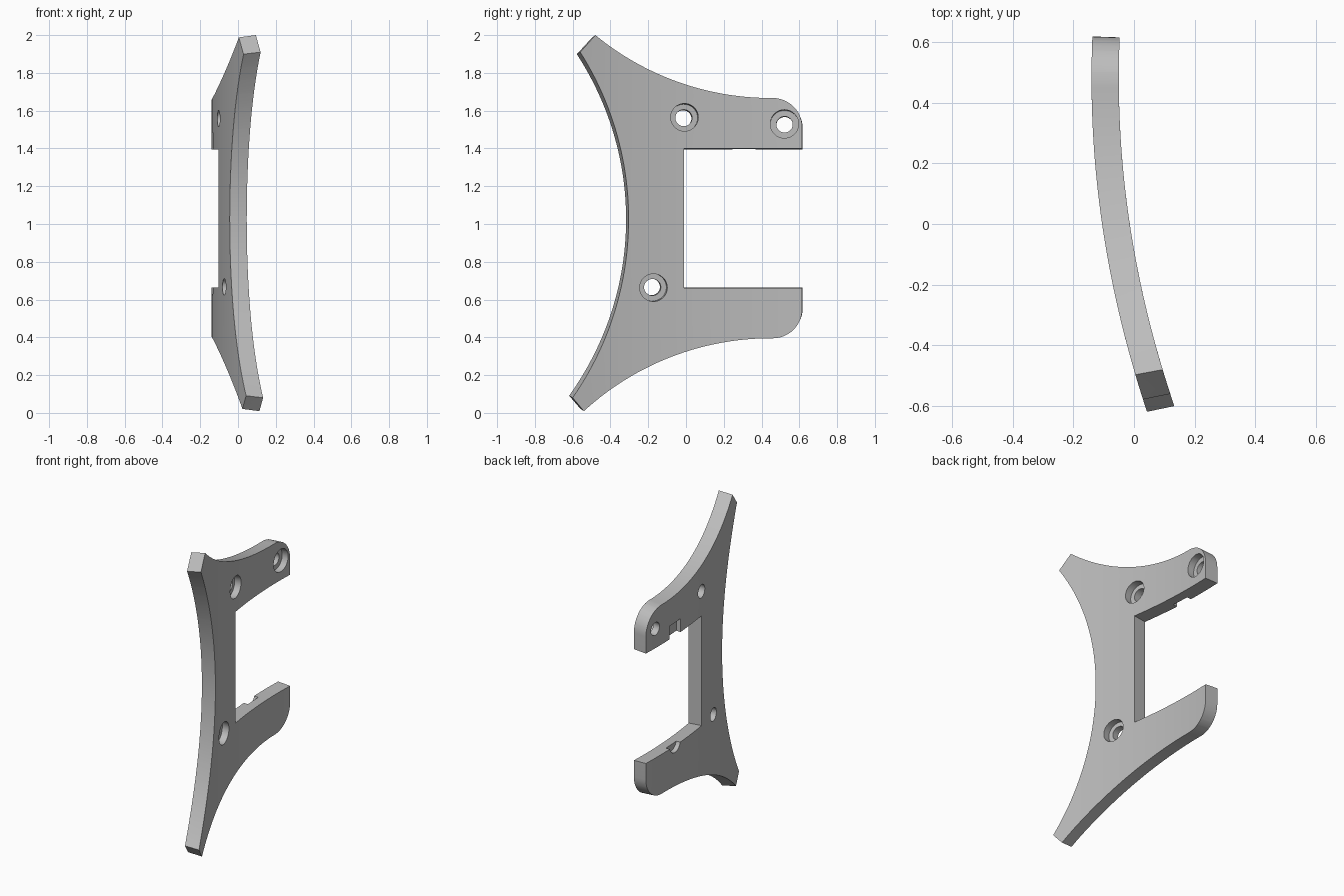
import bpy, bmesh, math
from mathutils import Vector, Matrix

if "Cube" in bpy.data.objects:
    bpy.data.objects.remove(bpy.data.objects["Cube"], do_unlink=True)

THICK = 0.09

grey = bpy.data.materials.new("plain_grey")
grey.use_nodes = True
grey.diffuse_color = (0.5, 0.5, 0.5, 1)
grey.node_tree.nodes["Principled BSDF"].inputs["Base Color"].default_value = (0.5, 0.5, 0.5, 1)


def arc(cy, cz, r, a0, a1, n):
    """Points on a circle, angles in radians."""
    return [(cy + r * math.cos(a0 + (a1 - a0) * i / n),
             cz + r * math.sin(a0 + (a1 - a0) * i / n)) for i in range(n + 1)]


def arc_through(p, q, cy, cz, n):
    """Short arc from p to q around a centre."""
    a0 = math.atan2(p[1] - cz, p[0] - cy)
    a1 = math.atan2(q[1] - cz, q[0] - cy)
    d = (a1 - a0 + math.pi) % (2 * math.pi) - math.pi
    return arc(cy, cz, math.hypot(p[0] - cy, p[1] - cz), a0, a0 + d, n)


def make_object(name, bm):
    bmesh.ops.recalc_face_normals(bm, faces=bm.faces[:])
    mesh = bpy.data.meshes.new(name)
    bm.to_mesh(mesh)
    bm.free()
    mesh.materials.append(grey)
    obj = bpy.data.objects.new(name, mesh)
    bpy.context.collection.objects.link(obj)
    return obj


def cylinder(name, y, z, r, x0, x1):
    bm = bmesh.new()
    place = Matrix.Translation(((x0 + x1) / 2, y, z)) @ Matrix.Rotation(math.pi / 2, 4, 'Y')
    bmesh.ops.create_cone(bm, cap_ends=True, segments=40, radius1=r, radius2=r,
                          depth=x1 - x0, matrix=place)
    return make_object(name, bm)


def box(name, x0, x1, y0, y1, z0, z1):
    bm = bmesh.new()
    place = Matrix.Translation(((x0 + x1) / 2, (y0 + y1) / 2, (z0 + z1) / 2))
    bmesh.ops.create_cube(bm, size=1, matrix=place @ Matrix.Diagonal((x1 - x0, y1 - y0, z1 - z0, 1)))
    return make_object(name, bm)


# Flat plate outline: horns, two arms with rounded ends, square cutout
top_tip, bottom_tip = (-0.48, 2.0), (-0.535, 0.003)
top_front, bottom_front = (-0.56, 1.91), (-0.60, 0.08)
R = 1.465
outline = arc_through(top_tip, (0.45, 1.667), 0.45, 1.667 + R, 28)
outline += arc(0.46, 1.512, 0.155, math.pi / 2, 0, 12)
outline += [(0.615, 1.4), (-0.01, 1.4), (-0.01, 0.66), (0.615, 0.66)]
outline += arc(0.46, 0.55, 0.155, 0, -math.pi / 2, 12)
outline += arc_through((0.45, 0.395), bottom_tip, 0.45, 0.395 - R, 28)

# Concave front edge: circle from its chord and sagitta
a, b = Vector(bottom_front), Vector(top_front)
mid, chord = (a + b) / 2, b - a
normal = Vector((chord.y, -chord.x)).normalized()
sag = 0.276
radius = (chord.length ** 2 / 4 + sag ** 2) / (2 * sag)
centre = mid + normal * (sag - radius)
outline += arc_through(bottom_front, top_front, centre.x, centre.y, 48)

bm = bmesh.new()
clean = [p for i, p in enumerate(outline) if math.dist(p, outline[i - 1]) > 0.001]
face = bm.faces.new([bm.verts.new((0, y, z)) for y, z in clean])
side = bmesh.ops.extrude_face_region(bm, geom=[face])
bmesh.ops.translate(bm, verts=[g for g in side["geom"] if isinstance(g, bmesh.types.BMVert)],
                    vec=(THICK, 0, 0))
plate = make_object("bracket_plate", bm)

# Counterbored screw holes and shallow notches on the inner face
cutters = []
for y, z, r, bore in ((-0.008, 1.565, 0.044, 0.073), (-0.172, 0.663, 0.044, 0.073),
                      (0.521, 1.53, 0.043, 0.075)):
    cutters.append(cylinder("hole_cutter", y, z, r, -0.1, 0.2))
    cutters.append(cylinder("bore_cutter", y, z, bore, 0.045, 0.2))
cutters.append(box("upper_notch_cutter", -0.1, 0.03, 0.25, 0.37, 1.3, 1.49))
cutters.append(cylinder("lower_notch_cutter", 0.31, 0.675, 0.06, -0.1, 0.03))

bpy.context.view_layer.objects.active = plate
plate.select_set(True)
for cutter in cutters:
    cutter.hide_render = True
    mod = plate.modifiers.new("cut", 'BOOLEAN')
    mod.operation, mod.solver, mod.object = 'DIFFERENCE', 'EXACT', cutter
    bpy.ops.object.modifier_apply(modifier=mod.name)
    bpy.data.objects.remove(cutter, do_unlink=True)

# Slice into fine strips, then bend the plate around an upright axis
bm = bmesh.new()
bm.from_mesh(plate.data)
bmesh.ops.triangulate(bm, faces=bm.faces[:])
for i in range(1, 36):
    bmesh.ops.bisect_plane(bm, geom=bm.verts[:] + bm.edges[:] + bm.faces[:], dist=1e-5,
                           plane_co=(0, -0.62 + i * 0.035, 0), plane_no=(0, 1, 0))
for v in bm.verts:
    x, y, z = v.co
    t = x / THICK
    lean = 0.008 - 0.018 * y
    bend = -0.14 + (y - lean - 0.48) ** 2 / 6.6
    v.co = (bend + x, y - (1 - t) * lean, z - (1 - t) * 0.012 * (z - 1))
bmesh.ops.recalc_face_normals(bm, faces=bm.faces[:])
bm.to_mesh(plate.data)
bm.free()

bpy.ops.object.shade_smooth_by_angle(angle=math.radians(30))
